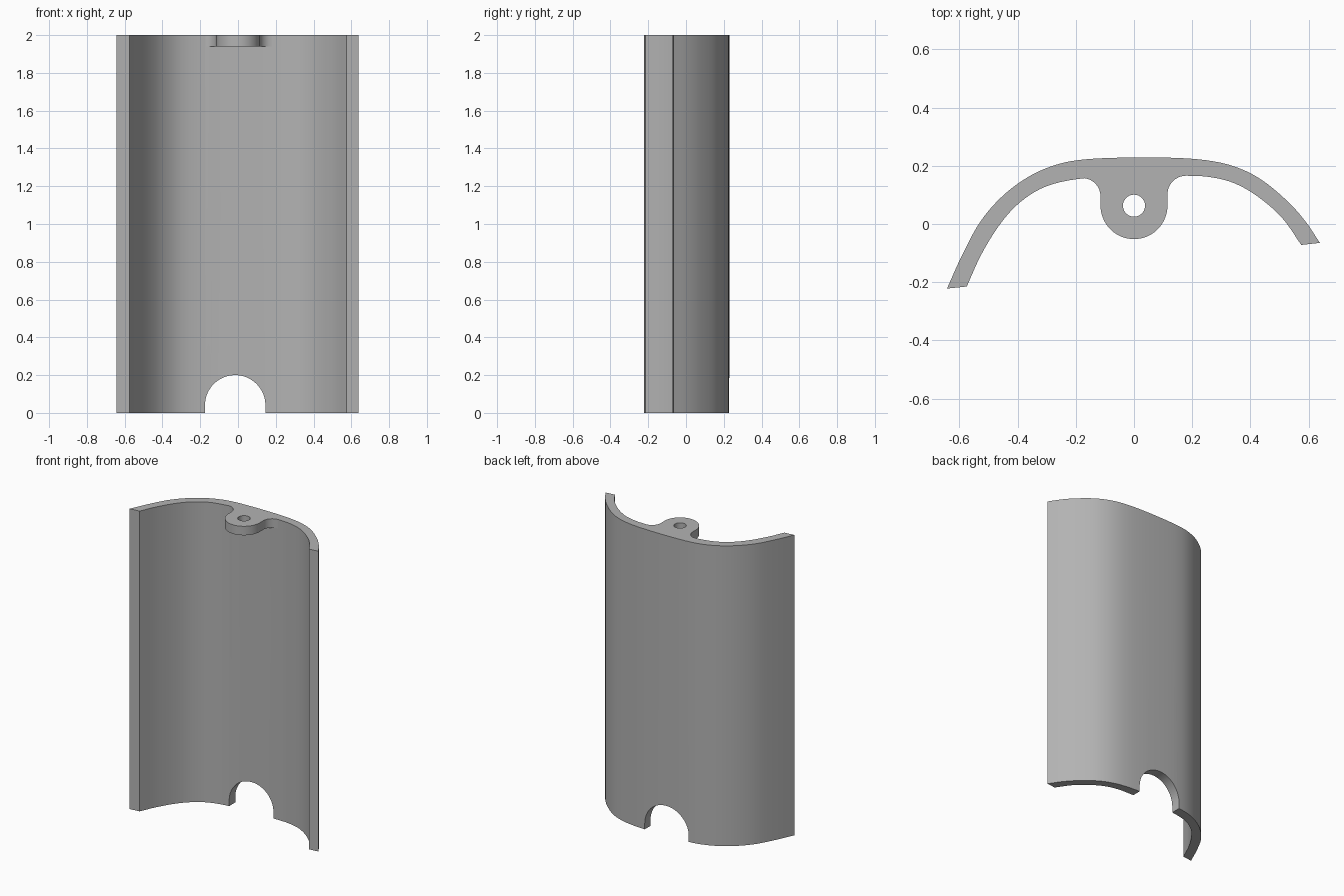
import bpy, bmesh, math
from mathutils import Vector

if "Cube" in bpy.data.objects:
    bpy.data.objects.remove(bpy.data.objects["Cube"])

grey = bpy.data.materials.new("plain_grey")
grey.use_nodes = True
grey.diffuse_color = (0.45, 0.45, 0.45, 1)
grey.node_tree.nodes["Principled BSDF"].inputs["Base Color"].default_value = (0.45, 0.45, 0.45, 1)


def spline(points, steps=5):
    """Smooth curve through the points."""
    p = [Vector(q) for q in points]
    p = [2 * p[0] - p[1]] + p + [2 * p[-1] - p[-2]]
    out = []
    for a, b, c, d in zip(p, p[1:], p[2:], p[3:]):
        for i in range(steps):
            t = i / steps
            out.append(b + (c - a) * t / 2 + (2 * a - 5 * b + 4 * c - d) * t * t / 2
                       + (3 * b - a - 3 * c + d) * t ** 3 / 2)
    return out + [p[-2]]


def arc(cx, cy, r, start, end, n=16):
    angles = [math.radians(start + (end - start) * i / n) for i in range(n + 1)]
    return [Vector((cx + r * math.cos(a), cy + r * math.sin(a))) for a in angles]


def prism(name, outline, low, high, along_y=False):
    """Extrude a closed outline along z, or along y."""
    bm = bmesh.new()
    place = (lambda u, v: (u, low, v)) if along_y else (lambda u, v: (u, v, low))
    face = bm.faces.new([bm.verts.new(place(*q)) for q in outline])
    moved = bmesh.ops.extrude_face_region(bm, geom=[face])["geom"]
    step = Vector((0, high - low, 0)) if along_y else Vector((0, 0, high - low))
    bmesh.ops.translate(bm, vec=step, verts=[v for v in moved if isinstance(v, bmesh.types.BMVert)])
    bmesh.ops.recalc_face_normals(bm, faces=bm.faces)
    mesh = bpy.data.meshes.new(name)
    bm.to_mesh(mesh)
    bm.free()
    mesh.materials.append(grey)
    obj = bpy.data.objects.new(name, mesh)
    bpy.context.collection.objects.link(obj)
    return obj


def combine(target, tool, operation):
    mod = target.modifiers.new(operation.lower(), "BOOLEAN")
    mod.object, mod.operation, mod.solver = tool, operation, "EXACT"
    bpy.context.view_layer.objects.active = target
    bpy.ops.object.modifier_apply(modifier=mod.name)
    bpy.data.objects.remove(tool)


# Curved wall, uneven on its two sides
outer = spline([(-0.643, -0.222), (-0.59, -0.105), (-0.527, 0.01), (-0.45, 0.098), (-0.36, 0.164),
                (-0.27, 0.203), (-0.18, 0.221), (-0.05, 0.228), (0.12, 0.228), (0.25, 0.219),
                (0.35, 0.196), (0.44, 0.151), (0.53, 0.076), (0.59, 0.008), (0.639, -0.065)])
inner = spline([(-0.575, -0.215), (-0.525, -0.105), (-0.46, 0.0), (-0.39, 0.076), (-0.3, 0.13),
                (-0.175, 0.157), (0, 0.165), (0.18, 0.166), (0.27, 0.16), (0.35, 0.138),
                (0.43, 0.091), (0.51, 0.02), (0.575, -0.072)])
wall = prism("curved_cover", outer + inner[::-1], 0, 2)

# Screw lug with filleted roots and a round hole
lug = prism("screw_lug",
            [Vector((-0.175, 0.19))] + arc(-0.178, 0.095, 0.063, 90, 0, 8)
            + arc(0, 0.063, 0.115, 180, 360, 28)
            + arc(0.179, 0.102, 0.064, 180, 90, 8) + [Vector((0.179, 0.19))], 1.94, 2)
combine(lug, prism("screw_hole", arc(0, 0.063, 0.038, 0, 360, 28)[:-1], 1.8, 2.2), "DIFFERENCE")
combine(wall, lug, "UNION")

# Arched opening at the foot
arch = [Vector((0.145, -0.1))] + arc(-0.015, 0.04, 0.16, 0, 180, 32) + [Vector((-0.175, -0.1))]
combine(wall, prism("arch_cutter", arch, -0.5, 0.5, True), "DIFFERENCE")

bpy.ops.object.select_all(action="DESELECT")
wall.select_set(True)
bpy.context.view_layer.objects.active = wall
bpy.ops.object.shade_smooth_by_angle(angle=math.radians(30))
